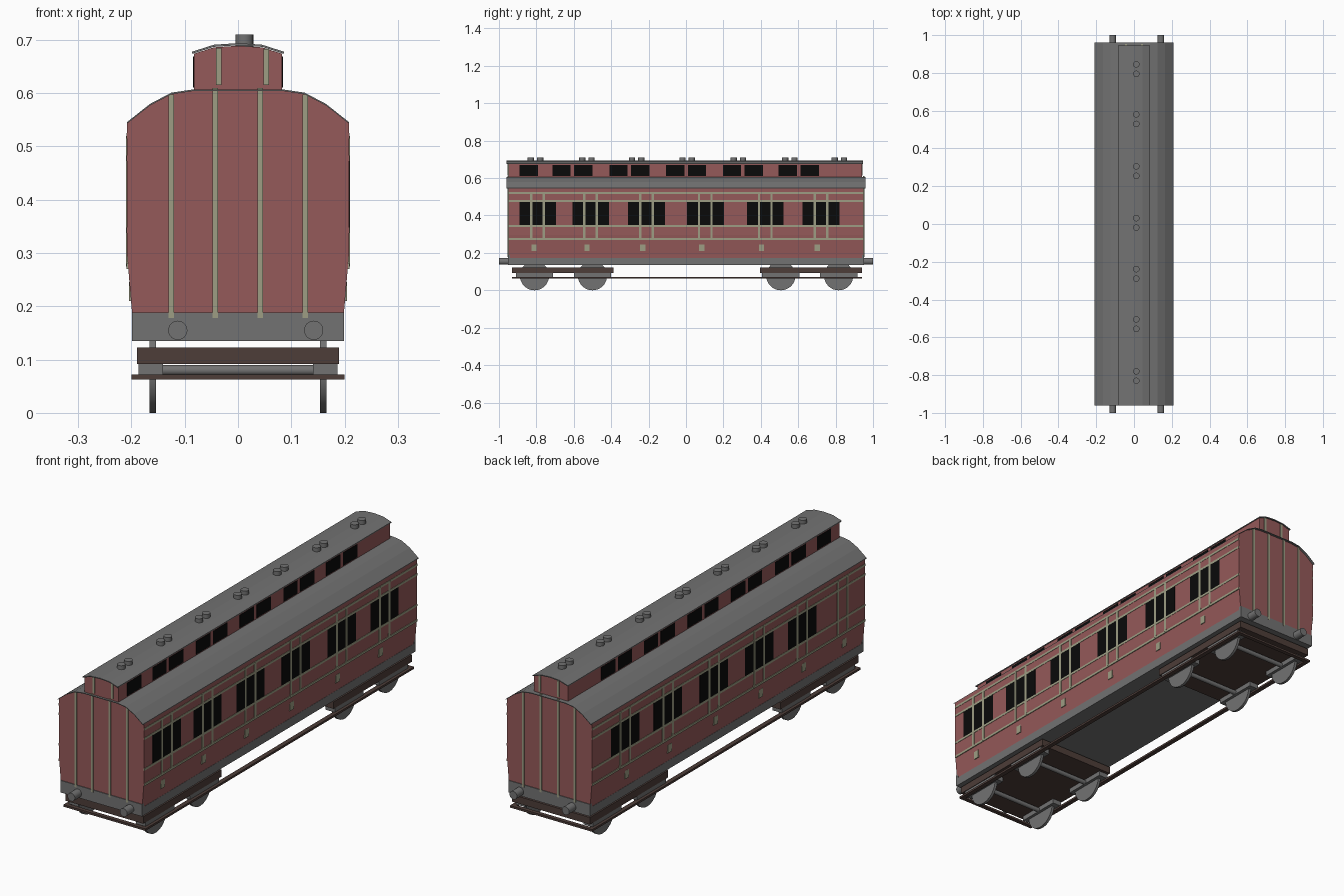
import bpy, bmesh, math
from mathutils import Matrix, Vector

if "Cube" in bpy.data.objects:
    bpy.data.objects.remove(bpy.data.objects["Cube"])


def material(name, rgb):
    m = bpy.data.materials.new(name)
    m.diffuse_color = (*rgb, 1)
    m.use_nodes = True
    m.node_tree.nodes["Principled BSDF"].inputs["Base Color"].default_value = m.diffuse_color
    return m


RED = material("maroon paint", (0.30, 0.10, 0.10))
GREY = material("roof grey", (0.17, 0.17, 0.17))
CREAM = material("cream lining", (0.34, 0.34, 0.23))
BROWN = material("dark brown", (0.075, 0.047, 0.04))
BLACK = material("window black", (0.003, 0.003, 0.003))


def finish(name, bm, mat):
    bmesh.ops.recalc_face_normals(bm, faces=bm.faces)
    me = bpy.data.meshes.new(name)
    bm.to_mesh(me)
    bm.free()
    me.materials.append(mat)
    ob = bpy.data.objects.new(name, me)
    bpy.context.collection.objects.link(ob)
    return ob


def boxes(name, ranges, mat):
    """Each range is x0, x1, y0, y1, z0, z1."""
    bm = bmesh.new()
    for x0, x1, y0, y1, z0, z1 in ranges:
        mx = Matrix.Translation(((x0 + x1) / 2, (y0 + y1) / 2, (z0 + z1) / 2))
        mx = mx @ Matrix.Diagonal((x1 - x0, y1 - y0, z1 - z0, 1))
        bmesh.ops.create_cube(bm, size=1, matrix=mx)
    return finish(name, bm, mat)


def cylinders(name, items, axis, mat, sides=24):
    """Each item is centre, radius, length."""
    bm = bmesh.new()
    rot = Vector((0, 0, 1)).rotation_difference(Vector(axis)).to_matrix().to_4x4()
    for c, r, length in items:
        bmesh.ops.create_cone(bm, cap_ends=True, segments=sides, radius1=r, radius2=r,
                              depth=length, matrix=Matrix.Translation(c) @ rot)
    ob = finish(name, bm, mat)
    for p in ob.data.polygons:
        p.use_smooth = len(p.vertices) == 4
    ob.data.set_sharp_from_angle(angle=math.radians(40))
    return ob


def extrude(name, profile, y0, y1, mat):
    bm = bmesh.new()
    f = bm.faces.new([bm.verts.new((x, y0, z)) for x, z in profile])
    r = bmesh.ops.extrude_face_region(bm, geom=[f])
    vs = [v for v in r["geom"] if isinstance(v, bmesh.types.BMVert)]
    bmesh.ops.translate(bm, verts=vs, vec=(0, y1 - y0, 0))
    return finish(name, bm, mat)


def both(half):
    return half + [(-x, z) for x, z in reversed(half) if x > 0]


def sides(ranges):
    return ranges + [(-b, -a, c, d, e, f) for a, b, c, d, e, f in ranges]


# body shell and thin roof
arc = [(0.208, 0.543), (0.165, 0.577), (0.125, 0.598), (0.085, 0.604)]
extrude("body", both([(0.198, 0.17), (0.199, 0.19), (0.208, 0.295)] + arc), -0.95, 0.95, RED)
roof = both(arc)
extrude("main_roof", roof + [(x, z + 0.003) for x, z in reversed(roof)], -0.96, 0.96, GREY)

# raised upper roof section
top = [(0.083, 0.674), (0.045, 0.686), (0.0, 0.689)]
extrude("upper_body", both([(0.083, 0.6)] + top), -0.95, 0.94, RED)
cap = both([(0.086, 0.674), (0.045, 0.687), (0.0, 0.690)])
extrude("upper_roof", cap + [(x, z + 0.004) for x, z in reversed(cap)], -0.96, 0.945, GREY)

# roof vents in pairs
vents = [0.82, 0.555, 0.28, 0.006, -0.264, -0.53, -0.805]
cylinders("roof_vents", [((0.012, y + d, 0.698), 0.017, 0.024) for y in vents for d in (-0.025, 0.025)],
          (0, 0, 1), GREY, 16)

# upper windows
starts = [-0.89] + [y + d for y in (-0.715, -0.41, -0.107, 0.197, 0.495) for d in (0, 0.117)]
boxes("upper_windows", sides([(0.08, 0.0845, y, y + 0.098, 0.611, 0.669) for y in starts]), BLACK)

# main windows: the front group is missing on the left side
groups = [-0.793, -0.51, -0.211, 0.104, 0.424, 0.722]
panes = [(0.205, 0.2092, g + d - 0.03, g + d + 0.03, 0.347, 0.474)
         for g in groups for d in (-0.068, 0, 0.068)]
boxes("right_windows", panes, BLACK)
boxes("left_windows", [(-b, -a, c, d, e, f) for a, b, c, d, e, f in panes[3:]], BLACK)

# cream lining on the sides
lining = [(0.204, 0.2095, -0.95, 0.95, z - 0.005, z + 0.005) for z in (0.52, 0.478, 0.343, 0.275)]
lining += [(0.204, 0.21, g + d - 0.006, g + d + 0.006, 0.275, 0.52)
           for g in groups for d in (-0.034, 0.033)]
lining += [(0.198, 0.2045, g - 0.034, g - 0.006, 0.21, 0.246) for g in groups]
boxes("side_lining", sides(lining), CREAM)

# cream strips on both ends
strips = []
for x, z0, z1, yb in [(-0.125, 0.178, 0.598, 0.95), (-0.043, 0.178, 0.61, 0.95), (0.042, 0.178, 0.61, 0.95),
                      (0.126, 0.178, 0.598, 0.95), (-0.036, 0.615, 0.685, 0.94), (0.053, 0.615, 0.683, 0.94)]:
    strips.append((x - 0.005, x + 0.005, -0.954, -0.946, z0, z1))
    strips.append((x - 0.005, x + 0.005, yb - 0.004, yb + 0.004, z0, z1))
boxes("end_lining", strips, CREAM)

# underframe, end beams and buffers
boxes("underframe", [(-0.199, 0.199, -0.95, 0.95, 0.135, 0.173)], GREY)
boxes("end_beams", [(-0.199, 0.199, -0.953, -0.94, 0.135, 0.188),
                    (-0.199, 0.199, 0.94, 0.953, 0.135, 0.188)], GREY)
cylinders("buffers", [((x, s * 0.97, 0.155), 0.018, 0.06) for x in (-0.113, 0.142) for s in (-1, 1)],
          (0, 1, 0), GREY)

# bogies, axle boxes, wheels and axles
boxes("bogie_frames", [(-0.19, 0.19, -0.93, -0.387, 0.092, 0.123),
                       (-0.19, 0.19, 0.395, 0.94, 0.092, 0.123)], BROWN)
axles = [-0.81, -0.5, 0.507, 0.816]
boxes("axle_boxes", sides([(0.141, 0.187, y - 0.1, y + 0.1, 0.071, 0.095) for y in axles]), GREY)
cylinders("wheels", [((s * 0.16, y, 0.078), 0.078, 0.012) for y in axles for s in (-1, 1)],
          (1, 0, 0), GREY, 32)
cylinders("axles", [((0, y, 0.08), 0.01, 0.31) for y in axles], (1, 0, 0), GREY, 12)

# step boards running round the car
boxes("step_boards", sides([(0.18, 0.2, -0.93, 0.94, 0.063, 0.072)]) +
      [(-0.2, 0.2, y, y + 0.018, 0.063, 0.072) for y in (-0.93, 0.922)], BROWN)
